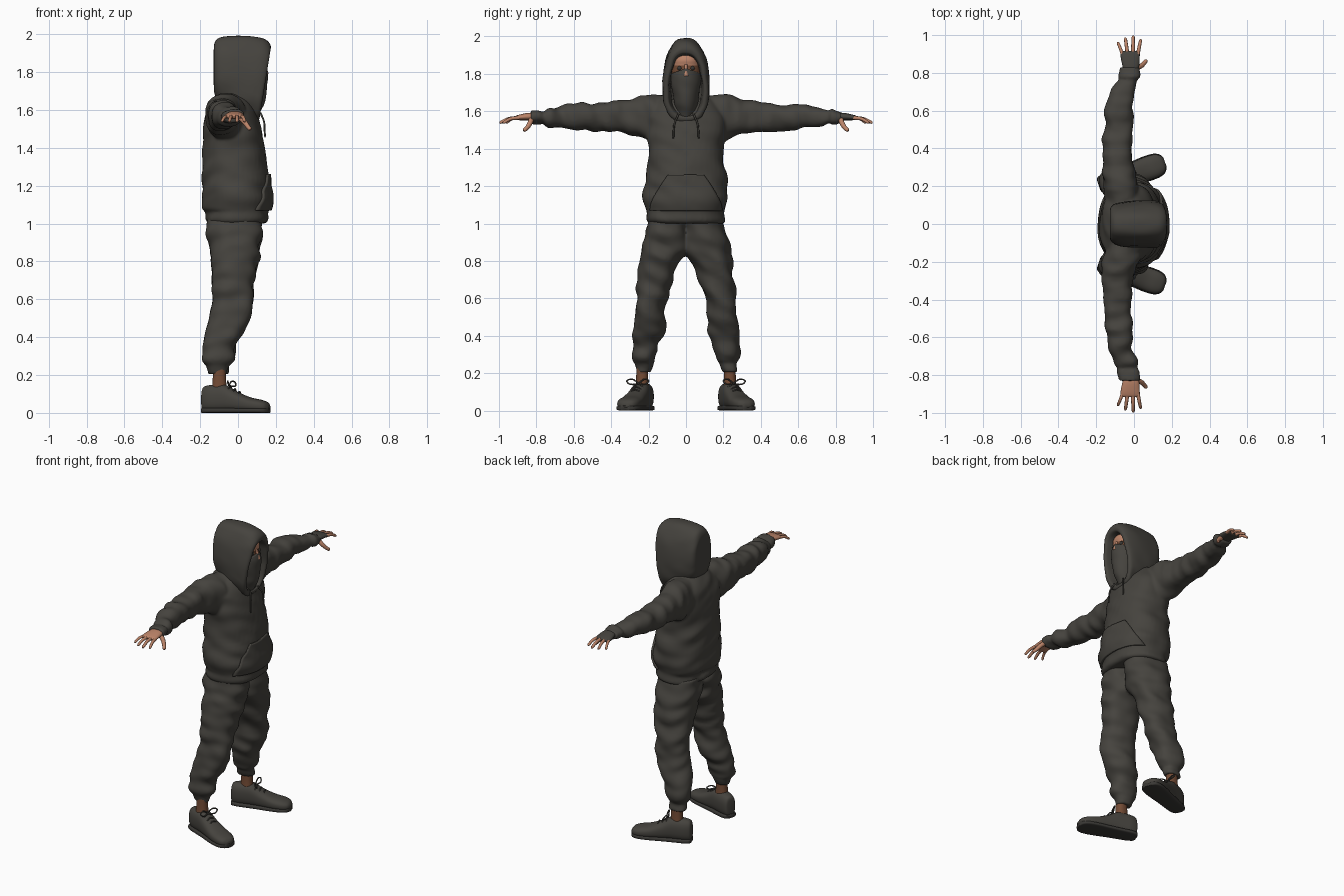
import bpy, bmesh
from math import sin, cos, tau, radians
from mathutils import Vector, Matrix, noise

cube = bpy.data.objects.get("Cube")
if cube:
    bpy.data.objects.remove(cube, do_unlink=True)


def material(name, r, g, b):
    m = bpy.data.materials.new(name)
    m.use_nodes = True
    m.diffuse_color = (r, g, b, 1)
    bsdf = m.node_tree.nodes["Principled BSDF"]
    bsdf.inputs["Base Color"].default_value = (r, g, b, 1)
    bsdf.inputs["Roughness"].default_value = 0.9
    return m


CLOTH = material("charcoal cloth", 0.06, 0.056, 0.048)
SOLE = material("dark rubber", 0.04, 0.038, 0.034)
SKIN = material("skin", 0.5, 0.23, 0.14)
SHADE = material("deep brown skin", 0.17, 0.07, 0.035)
SIDES = (1, -1)
ORDER = {"x": (0, 1, 2), "y": (1, 0, 2), "z": (2, 0, 1)}


def spline(rows, steps):
    """Smooth interpolation through the station rows."""
    out = []
    for i in range(len(rows) - 1):
        quad = [rows[max(i - 1, 0)], rows[i], rows[i + 1], rows[min(i + 2, len(rows) - 1)]]
        for s in range(steps):
            t = s / steps
            out.append([b + t * (c - a) / 2 + t * t * (a - 2.5 * b + 2 * c - d / 2)
                        + t ** 3 * (1.5 * (b - c) + (d - a) / 2) for a, b, c, d in zip(*quad)])
    return out + [list(rows[-1])]


def loft(bm, axis, rows, side=1, power=2.3, folds=0.0, freq=(9, 9, 20), sides=40, steps=5, shape=None):
    """Rows hold a position on the axis and the low and high bounds on the other two."""
    rings = []
    for t, a0, a1, b0, b1 in spline(rows, steps):
        ring = []
        for k in range(sides):
            c, s = cos(tau * k / sides), sin(tau * k / sides)
            ca = abs(c) ** (2 / power) * (1 if c > 0 else -1)
            sb = abs(s) ** (2 / power) * (1 if s > 0 else -1)
            mid = ((a0 + a1) / 2, (b0 + b1) / 2)
            p = Vector((0, 0, 0))
            for i, v in zip(ORDER[axis], (t, mid[0] + ca * (a1 - a0) / 2, mid[1] + sb * (b1 - b0) / 2)):
                p[i] = v
            p.y *= side
            if folds:
                n = noise.noise(Vector([p[i] * freq[i] for i in range(3)]) + Vector((0, 0, p.y * 6)))
                out = Vector((0, 0, 0))
                out[ORDER[axis][1]], out[ORDER[axis][2]] = c, s
                out.y *= side
                p += out * n * folds
            ring.append(bm.verts.new(shape(p) if shape else p))
        rings.append(ring)
    for lo, hi in zip(rings, rings[1:]):
        for k in range(sides):
            j = (k + 1) % sides
            bm.faces.new((lo[k], lo[j], hi[j], hi[k]))
    bm.faces.new(rings[0])
    bm.faces.new(rings[-1])


def finish(name, bm, mats, voxel=0):
    bmesh.ops.recalc_face_normals(bm, faces=bm.faces)
    me = bpy.data.meshes.new(name)
    bm.to_mesh(me)
    bm.free()
    for m in mats:
        me.materials.append(m)
    for p in me.polygons:
        p.use_smooth = True
    ob = bpy.data.objects.new(name, me)
    bpy.context.collection.objects.link(ob)
    if voxel:
        r = ob.modifiers.new("merge", "REMESH")
        r.mode, r.voxel_size, r.use_smooth_shade = "VOXEL", voxel, True
        s = ob.modifiers.new("soften", "SMOOTH")
        s.iterations, s.factor = 3, 0.5
    return ob


def tube(name, points, radius, mat, taper=1.0):
    cu = bpy.data.curves.new(name, "CURVE")
    cu.dimensions, cu.bevel_depth, cu.bevel_resolution = "3D", radius, 3
    cu.use_fill_caps = True
    sp = cu.splines.new("POLY")
    pts = spline(points, 4)
    sp.points.add(len(pts) - 1)
    for i, (q, p) in enumerate(zip(sp.points, pts)):
        q.co = (*p, 1)
        q.radius = 1 + (taper - 1) * i / (len(pts) - 1)
    sp.points[-1].radius *= 0.55
    sp.use_smooth = True
    cu.materials.append(mat)
    bpy.context.collection.objects.link(bpy.data.objects.new(name, cu))


# Hoodie body with both sleeves
bm = bmesh.new()
body = [(z, x0, x1, -w, w) for z, x0, x1, w in (
    (1.0, -.155, .145, .2), (1.02, -.165, .16, .212), (1.06, -.165, .16, .21), (1.08, -.185, .165, .215),
    (1.14, -.19, .175, .225), (1.2, -.19, .165, .22), (1.3, -.19, .155, .207), (1.4, -.185, .14, .2),
    (1.5, -.185, .125, .21), (1.58, -.175, .105, .2), (1.64, -.15, .07, .17), (1.69, -.11, .03, .1))]
loft(bm, "z", body, folds=0.014, freq=(7, 7, 14))
sleeve = [(.1, -.14, .04, 1.46, 1.68), (.2, -.165, .03, 1.44, 1.685), (.28, -.17, 0, 1.475, 1.665),
          (.42, -.165, -.01, 1.495, 1.65), (.5, -.16, -.01, 1.495, 1.64), (.6, -.15, -.01, 1.505, 1.64),
          (.68, -.125, 0, 1.515, 1.625), (.74, -.1, .015, 1.52, 1.615), (.765, -.085, .02, 1.535, 1.6),
          (.78, -.088, .032, 1.53, 1.607), (.83, -.078, .034, 1.537, 1.602)]
for side in SIDES:
    loft(bm, "y", sleeve, side, folds=0.018, freq=(9, 16, 9))
hoodie = finish("hoodie", bm, [CLOTH], 0.009)

# Front pocket wrapped onto the hoodie
bm = bmesh.new()
rows = spline([(1.07, .19), (1.12, .18), (1.2, .135), (1.26, .095)], 5)
grid = [[bm.verts.new((.3, w * (k / 12 - 1), z)) for k in range(25)] for z, w in rows]
for lo, hi in zip(grid, grid[1:]):
    for k in range(24):
        bm.faces.new((lo[k], lo[k + 1], hi[k + 1], hi[k]))
pocket = finish("front_pocket", bm, [CLOTH])
wrap = pocket.modifiers.new("wrap", "SHRINKWRAP")
wrap.target, wrap.wrap_method, wrap.offset = hoodie, "PROJECT", 0.006
wrap.use_project_x, wrap.use_project_y, wrap.use_project_z = True, False, False
wrap.use_negative_direction, wrap.use_positive_direction = True, False
thick = pocket.modifiers.new("thickness", "SOLIDIFY")
thick.thickness, thick.offset = 0.014, 0

# Hood: outer shell that folds around the rim into a hollow
bm = bmesh.new()
shell = [(x, -w, w, z0, z1) for x, w, z0, z1 in (
    (-.128, .05, 1.75, 1.9), (-.125, .085, 1.69, 1.95), (-.1, .108, 1.64, 1.978), (-.04, .12, 1.6, 1.99),
    (.04, .124, 1.57, 1.99), (.1, .122, 1.55, 1.975), (.135, .115, 1.54, 1.95), (.145, .1, 1.56, 1.925),
    (.13, .088, 1.575, 1.905), (.05, .08, 1.6, 1.89))]
loft(bm, "x", shell, power=2.4, folds=0.006, shape=lambda p: Vector((
    p.x + (p.z - 1.75) * .16 * min(1, max(0, (p.x + .1) * 5)), p.y * (1 + (1.78 - p.z) * .6), p.z)))
finish("hood", bm, [CLOTH])

# Head with a darker band at the eyes
bm = bmesh.new()
loft(bm, "z", [(1.6, -.05, .08, -.05, .05), (1.7, -.05, .125, -.07, .07), (1.78, -.05, .142, -.078, .078),
               (1.84, -.05, .137, -.08, .08), (1.88, -.05, .14, -.075, .075), (1.93, -.03, .11, -.05, .05)], steps=8)
for f in bm.faces:
    f.material_index = int(f.calc_center_median().z < 1.848)
finish("head", bm, [SKIN, SHADE])

# Nose bridge and eyes
bm = bmesh.new()
loft(bm, "z", [(1.79, .12, .162, -.016, .016), (1.82, .12, .152, -.01, .01), (1.85, .12, .142, -.008, .008)], sides=16)
finish("nose_bridge", bm, [SKIN])
bm = bmesh.new()
for side in SIDES:
    bmesh.ops.create_uvsphere(bm, u_segments=16, v_segments=8, radius=.013,
                              matrix=Matrix.Translation((.126, side * .034, 1.83)))
finish("eyes", bm, [SOLE])

# Face mask
bm = bmesh.new()
loft(bm, "z", [(1.55, .0, .1, -.035, .035), (1.6, -.01, .122, -.052, .052), (1.66, -.02, .146, -.066, .066),
               (1.72, -.02, .154, -.076, .076), (1.78, -.02, .157, -.082, .082), (1.81, -.02, .153, -.083, .083)],
     power=2, folds=0.005, shape=lambda p: p + Vector((0, 0, max(0, p.z - 1.76) * (.4 - abs(p.y) * 7))))
finish("face_mask", bm, [CLOTH])

# Trousers
leg = [(.205, -.155, -.055, .195, .272), (.25, -.157, -.048, .19, .28), (.268, -.175, -.03, .175, .285),
       (.3, -.19, -.012, .165, .286), (.36, -.178, -.008, .137, .286), (.42, -.165, .025, .116, .29),
       (.5, -.15, .06, .118, .276), (.6, -.136, .08, .105, .264), (.7, -.135, .092, .07, .256),
       (.8, -.14, .106, .03, .247), (.87, -.15, .116, -.01, .234), (.95, -.16, .126, -.02, .216),
       (1.03, -.15, .126, -.02, .195)]
bm = bmesh.new()
for side in SIDES:
    loft(bm, "z", leg, side, folds=0.02, freq=(8, 8, 15))
finish("trousers", bm, [CLOTH], 0.009)

# Ankles, shoes, soles and laces
upper = [(u, -w, w, z0, z1) for u, w, z0, z1 in (
    (-.092, .02, .03, .1), (-.085, .036, .01, .135), (-.05, .047, .005, .147), (0, .05, .005, .15),
    (.04, .052, .005, .146), (.1, .056, .005, .112), (.17, .062, .005, .083), (.23, .06, .005, .07),
    (.265, .045, .008, .058), (.28, .02, .015, .042))]
tread = [(row[0], row[1] - .005, row[2] + .005, 0, .026) for row in upper]


def placed(side):
    turn = Matrix.Rotation(side * radians(19), 4, "Z")
    return lambda p: turn @ Vector(p) + Vector((-.1, side * .235, 0))


ankles, shoes, soles = bmesh.new(), bmesh.new(), bmesh.new()
for side in SIDES:
    put = placed(side)
    loft(ankles, "z", [(.1, -.14, -.055, .198, .272), (.16, -.135, -.062, .203, .267), (.24, -.13, -.065, .205, .265)], side)
    loft(shoes, "x", upper, power=2.5, shape=put)
    loft(soles, "x", tread, power=4, shape=put)
    for u, z in ((.06, .139), (.085, .123), (.11, .109)):
        tube("lace_row", [put((u, -.035, z - .018)), put((u + .004, 0, z + .004)), put((u, .035, z - .018))], .004, CLOTH)
    for s in SIDES:
        tube("lace_bow", [put((.055, 0, .145)), put((.06, s * .035, .168)), put((.07, s * .062, .158)),
                          put((.075, s * .04, .14)), put((.06, 0, .143))], .004, CLOTH)
finish("ankles", ankles, [SHADE])
finish("shoes", shoes, [CLOTH])
finish("soles", soles, [SOLE])

# Hands: the left palm wears a fingerless glove
palm = [(.8, -.055, .02, 1.55, 1.592), (.84, -.062, .028, 1.552, 1.592), (.88, -.07, .03, 1.552, 1.585),
        (.905, -.07, .03, 1.553, 1.578), (.915, -.06, .022, 1.556, 1.572)]
fingers = [(-.06, -.086, .962, .0095), (-.034, -.046, .986, .0105), (-.006, -.004, .997, .011), (.02, .036, .978, .0105)]
for side, label, mat in ((1, "left", CLOTH), (-1, "right", SKIN)):
    bm = bmesh.new()
    loft(bm, "y", palm, side, sides=24)
    finish(label + "_palm", bm, [mat])
    for base, tip, reach, r in fingers:
        tube(label + "_finger", [(base, side * .895, 1.565), ((base + tip) / 2, side * (reach + .9) / 2, 1.56),
                                 (tip, side * reach, 1.537)], r, SKIN, 0.75)
    tube(label + "_thumb", [(.005, side * .825, 1.565), (.035, side * .835, 1.535), (.052, side * .85, 1.512),
                            (.066, side * .868, 1.496)], .015, SKIN, 0.65)

# Drawstrings
for side in SIDES:
    tube("drawstring", [(.118, side * .04, 1.585), (.137, side * .06, 1.54), (.14, side * .066, 1.5),
                        (.143, side * .068, 1.455)], .005, CLOTH)
